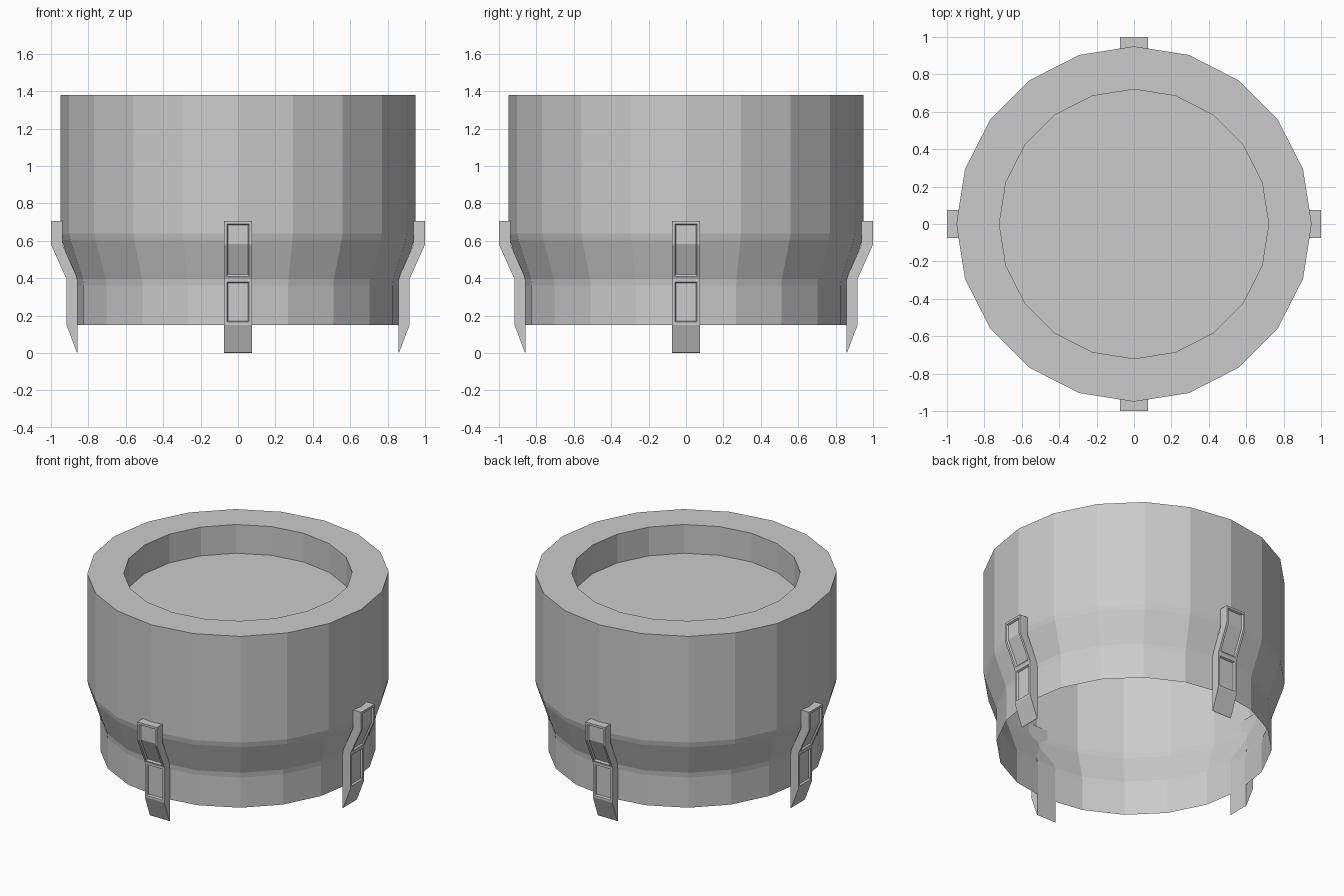
import bpy, bmesh, math
from mathutils import Matrix

if "Cube" in bpy.data.objects:
    bpy.data.objects.remove(bpy.data.objects["Cube"])

SIDES = 20
grey = bpy.data.materials.new("plain grey")
grey.diffuse_color = (0.6, 0.6, 0.6, 1)
grey.use_nodes = True
grey.node_tree.nodes["Principled BSDF"].inputs["Base Color"].default_value = grey.diffuse_color


def finish(bm, name):
    mesh = bpy.data.meshes.new(name)
    bm.to_mesh(mesh)
    bm.free()
    mesh.materials.append(grey)
    obj = bpy.data.objects.new(name, mesh)
    bpy.context.collection.objects.link(obj)


def ring(bm, radius, z):
    step = math.tau / SIDES
    return [bm.verts.new((radius * math.cos(i * step), radius * math.sin(i * step), z))
            for i in range(SIDES)]


# Cup: open bottom skirt, eased shoulder, flat rim and sunken floor
profile = [(0.868, 0.15), (0.868, 0.36), (0.872, 0.395), (0.884, 0.43),
           (0.931, 0.57), (0.943, 0.605), (0.95, 0.64), (0.95, 1.38),
           (0.72, 1.38), (0.72, 1.18)]
bm = bmesh.new()
rings = [ring(bm, r, z) for r, z in profile]
for low, high in zip(rings, rings[1:]):
    for i in range(SIDES):
        j = (i + 1) % SIDES
        bm.faces.new((low[i], low[j], high[j], high[i]))
bm.faces.new(rings[-1])
finish(bm, "cup_shell")

# Clips: bent bars with a tapered foot and two framed recesses
outer = [(1.0, 0.705), (1.0, 0.58), (0.917, 0.395), (0.917, 0.15), (0.862, 0.01), (0.862, 0.0)]
outer = outer[:4] + [(0.862, 0.004)]
inner = [(0.938, 0.705), (0.938, 0.58), (0.857, 0.395), (0.857, 0.15), (0.857, 0.0)]
HALF = 0.075


def make_clip(name, angle):
    bm = bmesh.new()
    cols = [[bm.verts.new((x, y, z)) for x, z in path]
            for path, y in ((outer, -HALF), (outer, HALF), (inner, HALF), (inner, -HALF))]
    front = []
    for c in range(4):
        a, b = cols[c], cols[(c + 1) % 4]
        for i in range(len(outer) - 1):
            face = bm.faces.new((a[i], a[i + 1], b[i + 1], b[i]))
            if c == 0:
                front.append(face)
    for k in (0, -1):
        bm.faces.new([col[k] for col in cols])
    bmesh.ops.recalc_face_normals(bm, faces=bm.faces[:])
    for window in (front[0:2], front[2:3]):
        bmesh.ops.inset_region(bm, faces=window, thickness=0.015, use_even_offset=True)
        bmesh.ops.inset_region(bm, faces=window, thickness=0.006, depth=-0.012,
                               use_even_offset=True)
    bm.transform(Matrix.Rotation(angle, 4, 'Z'))
    finish(bm, name)


for i, side in enumerate(("right", "back", "left", "front")):
    make_clip(side + "_clip", i * math.pi / 2)
